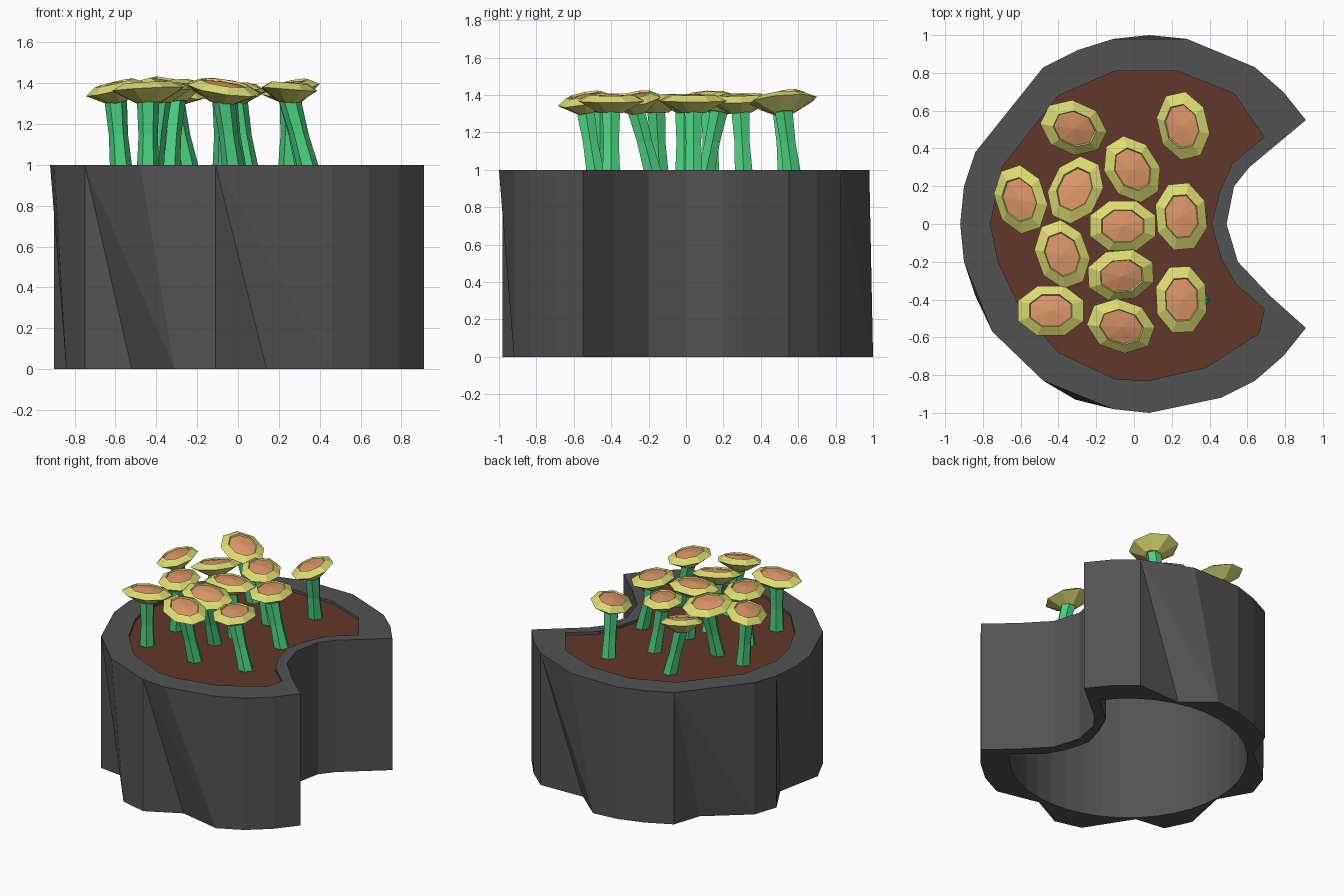
import bpy, bmesh, math
from mathutils import Vector, Matrix

if "Cube" in bpy.data.objects:
    bpy.data.objects.remove(bpy.data.objects["Cube"], do_unlink=True)


def material(name, rgb):
    m = bpy.data.materials.new(name)
    m.use_nodes = True
    m.diffuse_color = (*rgb, 1)
    m.node_tree.nodes["Principled BSDF"].inputs["Base Color"].default_value = (*rgb, 1)
    return m


stone = material("grey stone", (0.085, 0.085, 0.085))
soil = material("brown soil", (0.12, 0.038, 0.023))
green = material("stem green", (0.07, 0.65, 0.22))
yellow = material("petal yellow", (0.72, 0.72, 0.17))
orange = material("centre orange", (0.72, 0.31, 0.14))


def finish(bm, name, mats):
    bmesh.ops.recalc_face_normals(bm, faces=bm.faces[:])
    me = bpy.data.meshes.new(name)
    bm.to_mesh(me)
    bm.free()
    for m in mats:
        me.materials.append(m)
    ob = bpy.data.objects.new(name, me)
    bpy.context.scene.collection.objects.link(ob)
    return ob


def ring(bm, points, z):
    return [bm.verts.new((p[0], p[1], z)) for p in points]


def bridge(bm, a, b, mat=0):
    # repeated vertices in a ring turn quads into fans of triangles
    for i in range(len(a)):
        j = (i + 1) % len(a)
        corners = list(dict.fromkeys((a[i], a[j], b[j], b[i])))
        bm.faces.new(corners).material_index = mat


def fill_between(bm, a, b):
    edges = [bm.edges.get((r[i], r[i - 1])) for r in (a, b) for i in range(len(r))]
    bmesh.ops.triangle_fill(bm, edges=edges, use_beauty=True, normal=(0, 0, 1))


# Pot wall: each rim point, followed by its foot points where the lobed foot differs
wall = [[(.91, .55)], [(.79, .7)],
        [(.64, .83), (.64, .83), (.29, .82), (.08, 1)], [(.28, .98), (.08, 1)],
        [(-.11, .98)], [(-.3, .92)],
        [(-.48, .83), (-.48, .83), (-.55, .62), (-.84, .38)], [(-.84, .38)],
        [(-.9, .2), (-.9, .2), (-.77, -.03), (-.84, -.38)],
        [(-.92, 0), (-.84, -.38)], [(-.9, -.2), (-.84, -.38)],
        [(-.75, -.57), (-.75, -.57), (-.52, -.6), (-.31, -.93)],
        [(-.48, -.83), (-.31, -.93)],
        [(-.11, -.98), (-.11, -.98), (.14, -.85), (.46, -.92)],
        [(.08, -1), (.46, -.92)], [(.46, -.92)], [(.64, -.83)], [(.79, -.7)], [(.91, -.55)],
        [(.72, -.38)], [(.55, -.2)], [(.49, 0)], [(.53, .2)], [(.61, .3)]]
inner_notch = [(.54, -.32), (.46, -.18), (.41, 0), (.45, .16), (.52, .32)]
bed = [(.69, .46), (.53, .69), (.23, .81), (-.1, .81), (-.4, .68), (-.7, .3),
       (-.76, 0), (-.72, -.2), (-.6, -.45), (-.4, -.68), (-.1, -.82), (.07, -.83),
       (.38, -.76), (.66, -.58), (.69, -.45)] + inner_notch
hollow = [(.06 + .82 * math.cos(math.radians(a)), .01 + .82 * math.sin(math.radians(a)))
          for a in range(36, 325, 9)] + inner_notch

# Pot, with the soil bed on top and a hollow underneath
bm = bmesh.new()
rim_r = ring(bm, [w[0] for w in wall], 1)
feet = {}
top_row, foot_row = [], []
for w, v in zip(wall, rim_r):
    for p in w[1:] or w:
        if p not in feet:
            feet[p] = bm.verts.new((*p, 0))
        top_row.append(v)
        foot_row.append(feet[p])
bridge(bm, foot_row, top_row)
lip_r, bed_r = ring(bm, bed, 1), ring(bm, bed, .98)
hole_r, roof_r = ring(bm, hollow, 0), ring(bm, hollow, .95)
bridge(bm, lip_r, bed_r)
bridge(bm, hole_r, roof_r)
bm.faces.new(bed_r).material_index = 1
bm.faces.new(roof_r)
fill_between(bm, rim_r, lip_r)
fill_between(bm, list(feet.values()), hole_r)
finish(bm, "crescent_pot", [stone, soil])


def stem(name, base, top):
    bm = bmesh.new()
    rings = []
    for t, r in ((0, .056), (.5, .047), (1, .056)):
        c = Vector(base).lerp(Vector(top), t)
        pts = [(c.x + r * math.cos(a * math.tau / 6), c.y + r * math.sin(a * math.tau / 6))
               for a in range(6)]
        rings.append(ring(bm, pts, c.z))
    for a, b in zip(rings, rings[1:]):
        bridge(bm, a, b)
    bm.faces.new(rings[0])
    bm.faces.new(rings[-1])
    finish(bm, name, [green])


def head(name, x, y, angle, lean):
    bm = bmesh.new()
    rings = []
    # underside, petal edge, petal top, sunken edge of the centre
    for s, z in ((.35, -.065), (1, 0), (.65, .032), (.62, .022)):
        pts = [(.188 * s * math.cos((k + .5) * math.tau / 8),
                .142 * s * math.sin((k + .5) * math.tau / 8)) for k in range(8)]
        rings.append(ring(bm, pts, z))
    for a, b in zip(rings, rings[1:]):
        bridge(bm, a, b)
    bm.faces.new(rings[0])
    tip = bm.verts.new((0, 0, .036))
    for k in range(8):
        bm.faces.new((rings[-1][k], rings[-1][(k + 1) % 8], tip)).material_index = 1
    # tip the head so that it faces along its lean direction
    facing = Vector((0, 0, 1)).rotation_difference(Vector((*lean, 1))).to_matrix().to_4x4()
    bm.transform(Matrix.Translation((x, y, 1.37)) @ facing
                 @ Matrix.Rotation(math.radians(angle), 4, "Z"))
    finish(bm, name, [yellow, orange])


# Flowers: head x, y, long-axis angle, stem base offset, lean direction
flowers = [
    (-.32, .51, -25, (.08, .03), (.2, -.2)), (.26, .52, 103, (-.01, .05), (-.22, -.1)),
    (-.01, .29, 122, (.06, .02), (.08, -.02)), (-.31, .18, 65, (-.03, -.08), (-.15, .15)),
    (-.6, .13, 108, (.03, 0), (-.25, -.05)), (-.06, -.01, 0, (.05, 0), (0, 0)),
    (.25, .04, 95, (.09, 0), (.05, 0)), (-.38, -.16, 110, (-.04, .02), (-.02, -.02)),
    (-.07, -.27, 4, (0, .1), (.15, -.2)), (-.44, -.46, 0, (0, 0), (-.05, .05)),
    (-.07, -.54, -20, (.05, .06), (.12, -.18)), (.25, -.4, 93, (.1, 0), (.08, 0))]
for n, (x, y, angle, shift, lean) in enumerate(flowers, 1):
    stem(f"flower_stem_{n}", (x + shift[0], y + shift[1], .96), (x, y, 1.33))
    head(f"flower_head_{n}", x, y, angle, lean)
